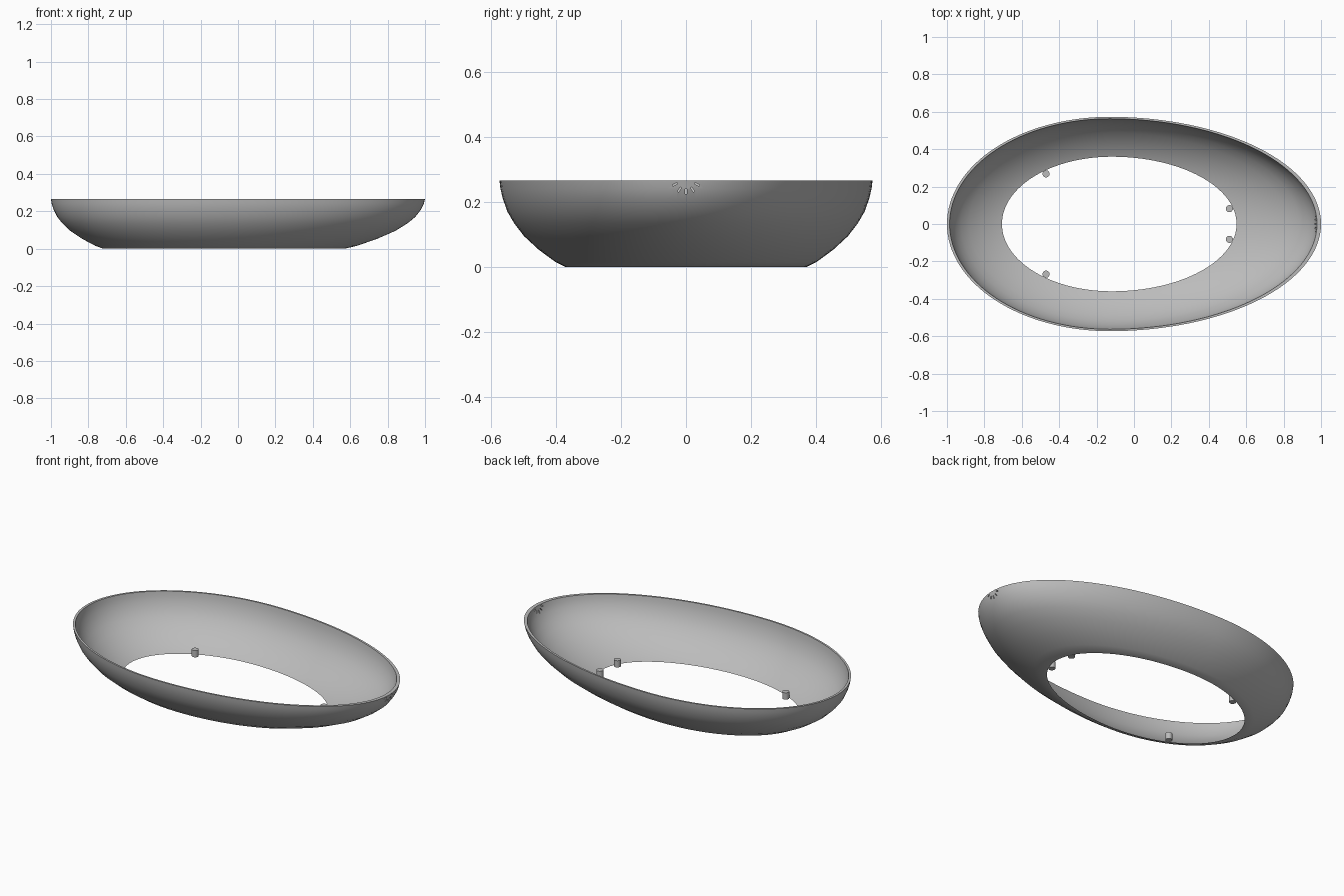
import bpy, bmesh, math
from mathutils import Matrix

old = bpy.data.objects.get("Cube")
if old:
    bpy.data.objects.remove(old, do_unlink=True)


def make_material(name, value):
    mat = bpy.data.materials.new(name)
    mat.use_nodes = True
    colour = (value, value, value, 1)
    mat.diffuse_color = colour
    mat.node_tree.nodes["Principled BSDF"].inputs["Base Color"].default_value = colour
    return mat


def make_object(name, bm, mat):
    bmesh.ops.recalc_face_normals(bm, faces=bm.faces)
    mesh = bpy.data.meshes.new(name)
    bm.to_mesh(mesh)
    bm.free()
    mesh.materials.append(mat)
    obj = bpy.data.objects.new(name, mesh)
    bpy.context.collection.objects.link(obj)
    return obj


def smooth(obj):
    bpy.ops.object.select_all(action="DESELECT")
    obj.select_set(True)
    bpy.context.view_layer.objects.active = obj
    bpy.ops.object.shade_smooth_by_angle(angle=math.radians(35))


grey = make_material("plain grey", 0.5)

# Egg outlines: centre x, reach towards -x, reach towards +x, half width
BOTTOM = (-0.12, 0.60, 0.69, 0.37)
TOP = (-0.13, 0.87, 1.13, 0.573)
SEGMENTS = 128

# Wall profile: outward fraction between the outlines, height
OUTER = [(0, 0), (0.15, 0.015), (0.4, 0.052), (0.63, 0.095), (0.78, 0.135),
         (0.88, 0.17), (0.95, 0.21), (0.985, 0.24), (1, 0.265)]
INNER = [(f - 0.05, z) for f, z in reversed(OUTER)]


def egg_ring(bm, f, z):
    cx, back, front, width = (a + (b - a) * f for a, b in zip(BOTTOM, TOP))
    ring = []
    for i in range(SEGMENTS):
        t = math.tau * i / SEGMENTS
        reach = front if math.cos(t) > 0 else back
        ring.append(bm.verts.new((cx + reach * math.cos(t), width * math.sin(t), z)))
    return ring


# Open bowl-shaped shell with thin walls
bm = bmesh.new()
rings = [egg_ring(bm, f, z) for f, z in OUTER + INNER]
for a, b in zip(rings, rings[1:] + rings[:1]):
    for i in range(SEGMENTS):
        j = (i + 1) % SEGMENTS
        bm.faces.new((a[i], a[j], b[j], b[i]))
shell = make_object("shell", bm, grey)

# Fan of small slots cut through the narrow end
bm = bmesh.new()
for k in range(-2, 3):
    place = (Matrix.Translation((0.98, 0, 0.27))
             @ Matrix.Rotation(math.radians(32 * k), 4, "X")
             @ Matrix.Translation((0, 0, -0.038))
             @ Matrix.Diagonal((0.2, 0.005, 0.016, 1)))
    bmesh.ops.create_cube(bm, size=1, matrix=place)
cutter = make_object("slot_cutter", bm, grey)
cutter.hide_render = True
cutter.hide_viewport = True

cut = shell.modifiers.new("slots", "BOOLEAN")
cut.operation = "DIFFERENCE"
cut.solver = "EXACT"
cut.object = cutter
bpy.context.view_layer.objects.active = shell
bpy.ops.object.modifier_apply(modifier=cut.name)
bpy.data.objects.remove(cutter, do_unlink=True)
smooth(shell)

# Mounting pegs along the edge of the bottom opening
for end, x, y in (("wide", -0.47, 0.268), ("narrow", 0.51, 0.082)):
    for side, s in (("left", 1), ("right", -1)):
        bm = bmesh.new()
        bmesh.ops.create_cone(bm, cap_ends=True, segments=24, radius1=0.019,
                              radius2=0.019, depth=0.04,
                              matrix=Matrix.Translation((x, s * y, 0.02)))
        smooth(make_object(f"{end}_end_peg_{side}", bm, grey))
